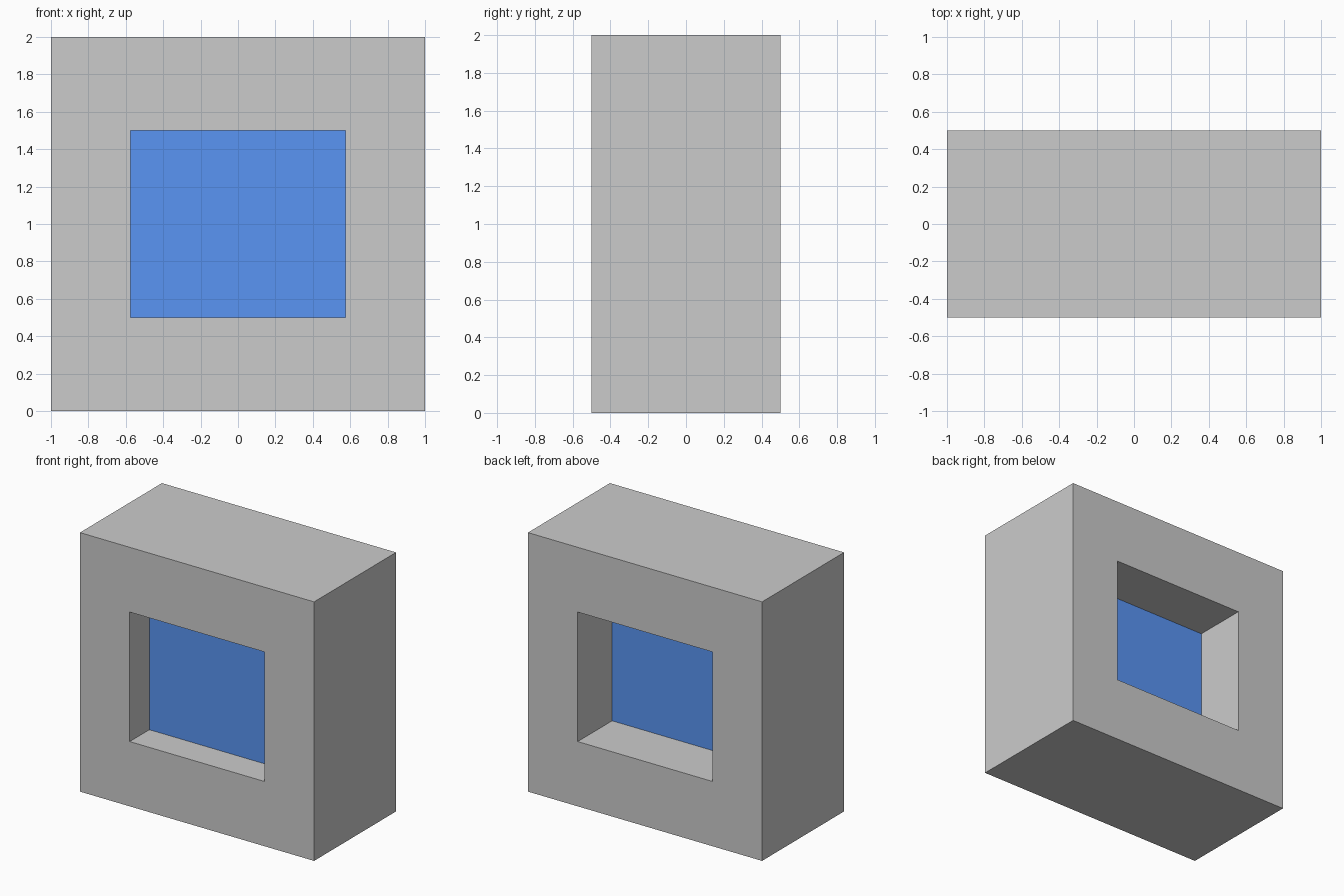
import bpy

if "Cube" in bpy.data.objects:
    bpy.data.objects.remove(bpy.data.objects["Cube"])


def box(name, x, y, z):
    """Axis-aligned box from (min, max) ranges."""
    bpy.ops.mesh.primitive_cube_add(
        size=1, location=[(r[0] + r[1]) / 2 for r in (x, y, z)])
    ob = bpy.context.object
    ob.name = name
    ob.scale = [r[1] - r[0] for r in (x, y, z)]
    bpy.ops.object.transform_apply(location=False, rotation=False, scale=True)
    return ob


# Wall block with a rectangular opening straight through it
wall = box("wall_block", (-1, 1), (-0.5, 0.5), (0, 2))
opening = box("opening_cutter", (-0.575, 0.575), (-1, 1), (0.5, 1.5))
cut = wall.modifiers.new("opening", 'BOOLEAN')
cut.operation = 'DIFFERENCE'
cut.solver = 'EXACT'
cut.object = opening
bpy.context.view_layer.objects.active = wall
bpy.ops.object.modifier_apply(modifier=cut.name)
bpy.data.objects.remove(opening, do_unlink=True)

# Thick blue window pane, its edges let slightly into the wall
pane = box("window_pane", (-0.6, 0.6), (-0.26, 0.08), (0.48, 1.52))
blue = bpy.data.materials.new("blue_glass")
blue.diffuse_color = (0.1, 0.3, 0.9, 1)
blue.use_nodes = True
blue.node_tree.nodes["Principled BSDF"].inputs["Base Color"].default_value = blue.diffuse_color
pane.data.materials.append(blue)
